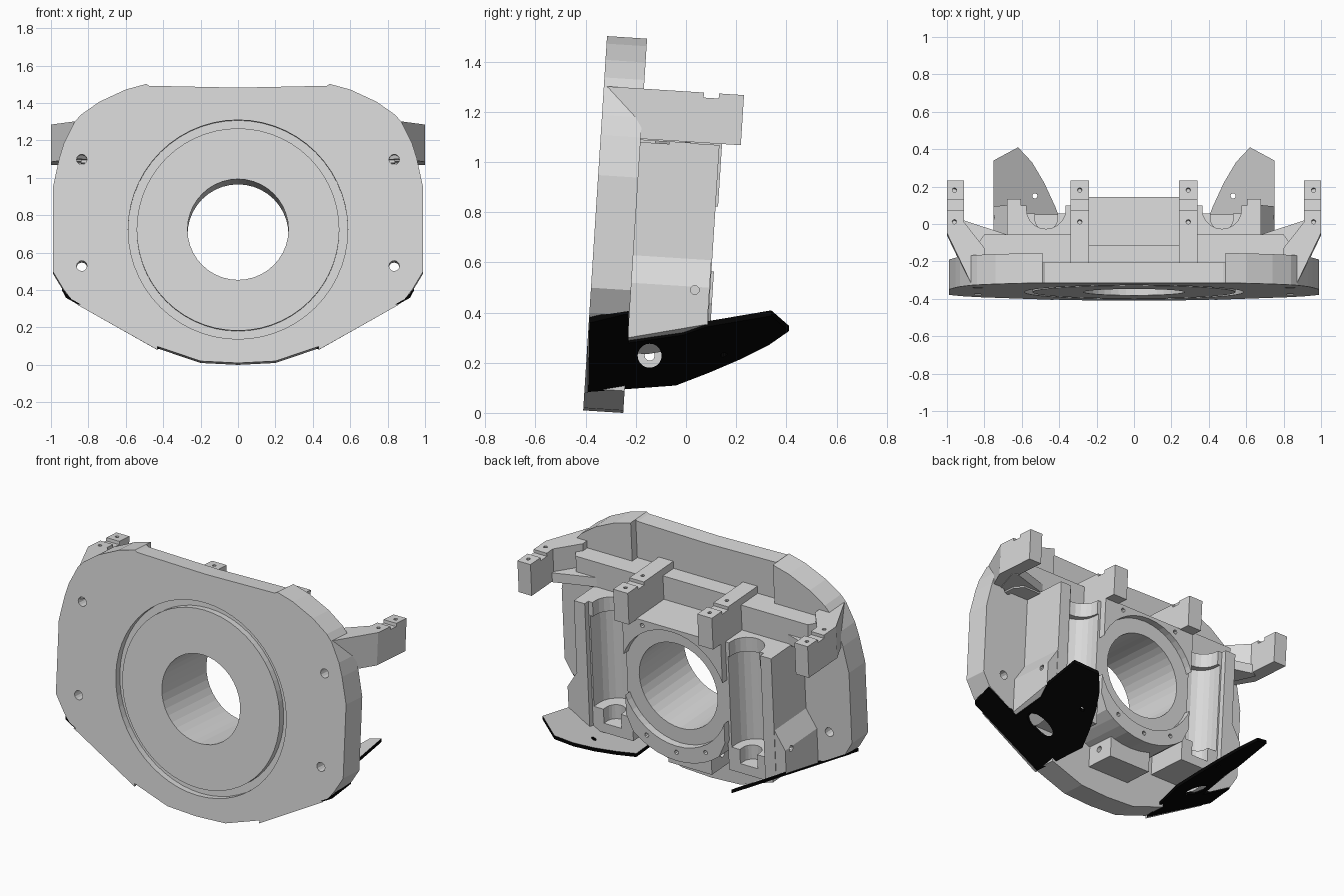
import bpy, bmesh, math
from mathutils import Matrix

if "Cube" in bpy.data.objects:
    bpy.data.objects.remove(bpy.data.objects["Cube"])

# The housing leans back: local axes are x, depth behind the front face, height
TILT = Matrix.Translation((0, -0.41, 0.01)) @ Matrix.Rotation(math.radians(-3.65), 4, 'X')
# Sideways axis of the fixing screws that hold the wings
SIDE = Matrix.Translation((0, -0.145, 0.228)) @ Matrix.Rotation(math.radians(90), 4, 'Y')
WORLD = Matrix.Identity(4)


def material(name, value):
    m = bpy.data.materials.new(name)
    m.use_nodes = True
    color = (value, value, value, 1)
    m.diffuse_color = color
    m.node_tree.nodes["Principled BSDF"].inputs["Base Color"].default_value = color
    return m


GREY = material("light grey", 0.7)
BLACK = material("black", 0.001)


def prism(name, pts, a, b, axis='d', matrix=TILT, shear=None):
    """Extrude a 2D profile: 'd' takes (x, height), 'h' takes (x, depth)."""
    def place(p, t):
        v = (p[0], t, p[1]) if axis == 'd' else (p[0], p[1], t)
        return (v[0], v[1], v[2] + shear(v[0], v[1])) if shear else v
    bm = bmesh.new()
    low = [bm.verts.new(place(p, a)) for p in pts]
    high = [bm.verts.new(place(p, b)) for p in pts]
    bm.faces.new(low)
    bm.faces.new(high)
    for i in range(len(pts)):
        j = (i + 1) % len(pts)
        bm.faces.new((low[i], low[j], high[j], high[i]))
    bmesh.ops.recalc_face_normals(bm, faces=bm.faces)
    mesh = bpy.data.meshes.new(name)
    bm.to_mesh(mesh)
    bm.free()
    mesh.materials.append(GREY)
    ob = bpy.data.objects.new(name, mesh)
    ob.matrix_world = matrix
    bpy.context.collection.objects.link(ob)
    return ob


def rect(x0, x1, y0, y1):
    return [(x0, y0), (x1, y0), (x1, y1), (x0, y1)]


def circle(x, y, r, n=40):
    return [(x + r * math.cos(math.tau * i / n), y + r * math.sin(math.tau * i / n))
            for i in range(n)]


def slot(x, y, r, top):
    arc = [(x + r * math.cos(math.pi * i / 10), y - r * math.sin(math.pi * i / 10))
           for i in range(11)]
    return arc + [(x - r, top), (x + r, top)]


def cut(ob, *cutters):
    for c in cutters:
        c.hide_render = True
        mod = ob.modifiers.new("cut", 'BOOLEAN')
        mod.operation, mod.solver, mod.object = 'DIFFERENCE', 'EXACT', c
    bpy.context.view_layer.update()
    graph = bpy.context.evaluated_depsgraph_get()
    mesh = bpy.data.meshes.new_from_object(ob.evaluated_get(graph))
    ob.modifiers.clear()
    ob.data = mesh
    for c in cutters:
        bpy.data.objects.remove(c)


def mirror(ob):
    ob.modifiers.new("mirror", 'MIRROR').use_mirror_merge = False
    return ob


def both_sides(pts):
    return pts + [(-x, y) for x, y in reversed(pts) if x > 0]


def wing_plane(x, y):
    return 0.08 + 0.56 * (x - 0.43) + 0.17 * (y + 0.41)


def under_wing(x0, side=1):
    pts = [(side * x, y) for x, y in rect(x0, 1.1, -0.39, 0.6)]
    return prism("wing_cutter", pts, -0.6, 0.01, 'h', WORLD,
                 lambda x, y: wing_plane(abs(x), y))


BORE = 0.715

# Front plate
outline = both_sides([(0, 0), (0.2, 0.01), (0.43, 0.088), (0.43, 0.07), (0.87, 0.318),
                      (0.93, 0.39), (0.99, 0.49), (0.99, 0.94), (0.955, 1.1), (0.93, 1.18),
                      (0.875, 1.29), (0.84, 1.33), (0.74, 1.40), (0.6, 1.465), (0.49, 1.495),
                      (0.475, 1.485), (0, 1.475)])
plate = prism("front_plate", outline, 0, 0.16)
groove = prism("groove_cutter", circle(0, BORE, 0.587, 56), -0.1, 0.04)
cut(groove, prism("core_cutter", circle(0, BORE, 0.542, 56), -0.2, 0.2))
bolts = [prism("bolt_cutter", circle(s * 0.835, h, 0.028, 12), -0.1, 0.3)
         for s in (-1, 1) for h in (0.52, 1.09)]
cut(plate, groove, prism("bore_cutter", circle(0, BORE, 0.27), -0.1, 0.3),
    prism("recess_cutter", rect(-0.49, 0.49, 1.25, 1.6), 0.11, 0.3),
    under_wing(0.43), under_wing(0.43, -1), *bolts)

# Bore housing with a recessed annular face and bolt circle
arc = [(0.46 * math.sin(a), BORE - 0.46 * math.cos(a))
       for a in [math.radians(8 * i) for i in range(6)]]
housing = prism("bore_housing", both_sides(arc + [(0.34, 0.46), (0.34, 1.1), (0, 1.1)]),
                0.14, 0.485)
screws = [prism("screw_cutter", circle(0.405 * math.cos(a), BORE + 0.405 * math.sin(a), 0.014, 8),
                0.44, 0.6)
          for a in [math.radians(d) for d in (60, 90, 120, 240, 270, 300)]]
cut(housing, prism("bore_cutter", circle(0, BORE, 0.27), 0, 0.6),
    prism("face_cutter", circle(0, BORE, 0.365), 0.44, 0.6), *screws)

# Side columns with a round channel and notched end flanges
column = prism("side_column", [(0.33, 0.14), (0.68, 0.14), (0.68, 0.475), (0.605, 0.475),
                               (0.605, 0.44), (0.33, 0.44)], 0.27, 1.09, 'h')
cut(column, prism("channel_cutter", slot(0.475, 0.39, 0.12, 0.6), 0.42, 1.0, 'h'),
    prism("top_notch_cutter", slot(0.47, 0.42, 0.105, 0.6), 0.9, 1.3, 'h'),
    prism("low_notch_cutter", slot(0.47, 0.41, 0.06, 0.6), 0.33, 0.5, 'h'),
    under_wing(0.2))
mirror(column)

# Wider foot on the outside of each column, with a small side hole
foot = prism("column_foot", [(0.61, 0.24), (0.75, 0.24), (0.75, 0.52), (0.68, 0.63),
                             (0.61, 0.63)], 0.14, 0.472)
cut(foot, under_wing(0.2),
    prism("hole_cutter", circle(-0.262, 0.18, 0.018, 10), 0.7, 1, 'h', SIDE))
mirror(foot)

# Keel under the bore, drilled sideways for the wing screws
keel = prism("screw_keel", both_sides([(0, 0.15), (0.15, 0.15), (0.15, 0.29), (0, 0.29)]),
             0.14, 0.36)
cut(keel, prism("screw_cutter", circle(0, 0, 0.02, 12), -1, 1, 'h', SIDE))

# Cross bar behind the plate, thinner in the middle, and its gussets
prism("cross_bar", both_sides([(0, 0.12), (0.84, 0.12), (0.84, 0.22), (0.8, 0.275),
                               (0.24, 0.275), (0.24, 0.215), (0, 0.215)]), 1.08, 1.25, 'h')
mirror(prism("arm_gusset", [(0.66, 0.14), (0.88, 0.14), (0.95, 0.34), (0.92, 0.36),
                            (0.66, 0.275)], 1.09, 1.15, 'h'))


# Upper arms and inner mounting blocks, each with a notch and two tapped holes
def mount(name, pts, x):
    ob = prism(name, pts, 1.095, 1.295, 'h')
    cut(ob, prism("notch_cutter", rect(x - 0.1, x + 0.1, 0.40, 0.46), 1.275, 1.4, 'h'),
        *[prism("tap_cutter", circle(x, d, 0.012, 8), 1.22, 1.4, 'h') for d in (0.34, 0.51)])
    mirror(ob)


mount("upper_arm", [(0.868, 0.004), (1.0, 0.28), (1.0, 0.56), (0.91, 0.56), (0.91, 0.34),
                    (0.8, 0.2), (0.8, 0.1)], 0.96)
mount("mounting_block", rect(0.24, 0.34, 0.1, 0.56), 0.29)

# Sloping wings below the columns, dark underneath and on the rim
wing_outline = [(0.43, -0.39), (0.92, -0.385), (0.94, -0.23), (0.73, -0.23), (0.72, -0.01),
                (0.75, 0.08), (0.75, 0.34), (0.62, 0.41), (0.545, 0.33), (0.48, 0.22),
                (0.42, 0.09), (0.37, -0.04)]
wing = prism("lower_wing", wing_outline, 0, 0.022, 'h', WORLD, wing_plane)
cut(wing, prism("screw_cutter", circle(0, 0, 0.048, 20), 0, 1, 'h', SIDE),
    prism("hole_cutter", circle(0.53, 0.15, 0.014, 10), -0.5, 1, 'h', WORLD))
wing.data.materials.clear()
wing.data.materials.append(GREY)
wing.data.materials.append(BLACK)
for face in wing.data.polygons:
    face.material_index = 0 if face.normal.z > 0.7 else 1
mirror(wing)
